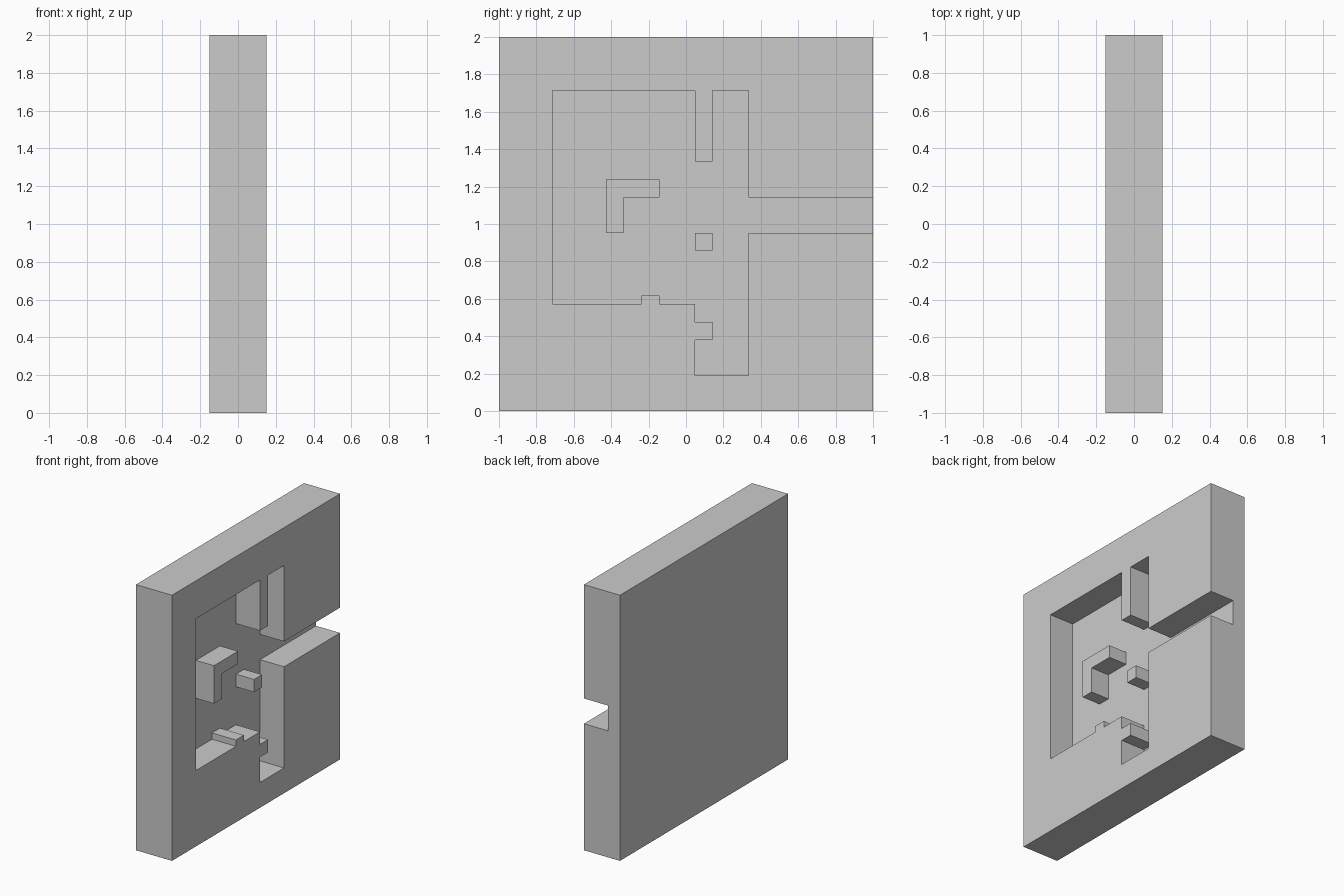
import bpy, bmesh

if "Cube" in bpy.data.objects:
    bpy.data.objects.remove(bpy.data.objects["Cube"])

CELL = 2 / 21                      # the layout sits on a 21 x 21 grid
BACK, FLOOR, ISLAND_TOP, FRONT = -0.15, -0.05, 0.10, 0.15

grey = bpy.data.materials.new("plain grey")
grey.diffuse_color = (0.6, 0.6, 0.6, 1)
grey.use_nodes = True
grey.node_tree.nodes["Principled BSDF"].inputs["Base Color"].default_value = grey.diffuse_color


def prism(name, cells, x0, x1):
    """Extrude a (column, row) grid outline along x from x0 to x1."""
    bm = bmesh.new()
    verts = [bm.verts.new((x0, c * CELL - 1, r * CELL)) for c, r in cells]
    face = bm.faces.new(verts)
    res = bmesh.ops.extrude_face_region(bm, geom=[face])
    moved = [v for v in res["geom"] if isinstance(v, bmesh.types.BMVert)]
    bmesh.ops.translate(bm, verts=moved, vec=(x1 - x0, 0, 0))
    bmesh.ops.recalc_face_normals(bm, faces=bm.faces)
    mesh = bpy.data.meshes.new(name)
    bm.to_mesh(mesh)
    bm.free()
    mesh.materials.append(grey)
    obj = bpy.data.objects.new(name, mesh)
    bpy.context.collection.objects.link(obj)
    return obj


# Square slab
slab = prism("slab", [(0, 0), (21, 0), (21, 21), (0, 21)], BACK, FRONT)

# Recess with its side channel, leaving the bar and small bumps at full height
pocket = prism("recess_cutter", [
    (3, 6), (8, 6), (8, 6.5), (9, 6.5), (9, 6), (11, 6),      # lower edge, bump
    (11, 5), (12, 5), (12, 4), (11, 4), (11, 2), (14, 2),     # side bump, well
    (14, 10), (22, 10), (22, 12), (14, 12),                   # side channel
    (14, 18), (12, 18), (12, 14), (11, 14), (11, 18), (3, 18),  # hanging bar
], FLOOR, FRONT + 0.1)
pocket.hide_render = True

cut = slab.modifiers.new("recess", 'BOOLEAN')
cut.operation = 'DIFFERENCE'
cut.solver = 'EXACT'
cut.object = pocket
bpy.context.view_layer.objects.active = slab
bpy.ops.object.modifier_apply(modifier=cut.name)
bpy.data.objects.remove(pocket)

# Free-standing blocks on the recess floor, a little lower than the rim
prism("corner_block", [(6, 10), (7, 10), (7, 12), (9, 12), (9, 13), (6, 13)],
      FLOOR, ISLAND_TOP)
prism("small_block", [(11, 9), (12, 9), (12, 10), (11, 10)], FLOOR, ISLAND_TOP)
